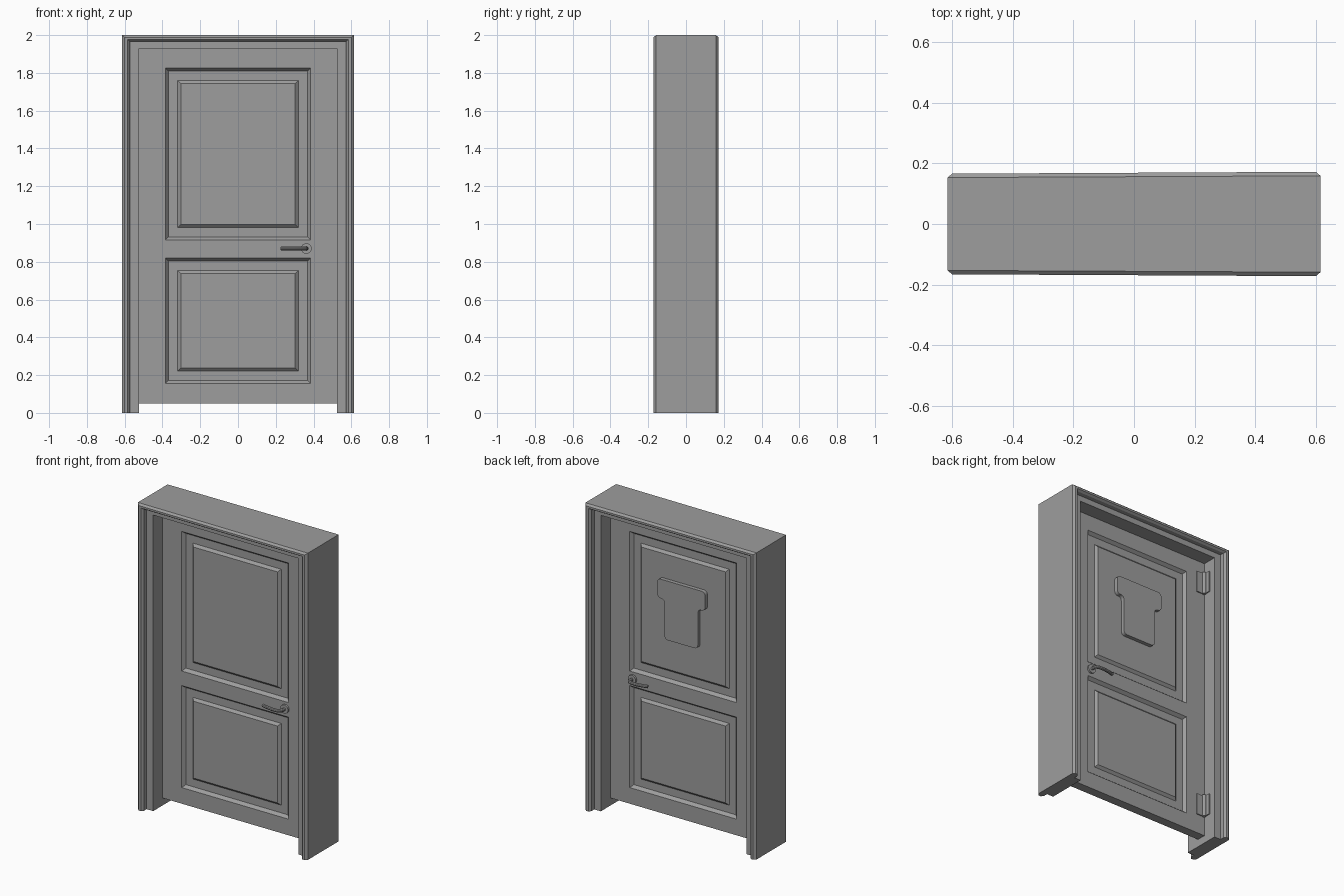
import bpy, bmesh
from math import pi
from mathutils import Matrix, Vector

cube = bpy.data.objects.get("Cube")
if cube:
    bpy.data.objects.remove(cube)

GREY = (0.34, 0.34, 0.34, 1)
grey = bpy.data.materials.new("plain grey")
grey.use_nodes = True
grey.diffuse_color = GREY
grey.node_tree.nodes["Principled BSDF"].inputs["Base Color"].default_value = GREY

DOOR_Y = 0.03          # half thickness of the door leaf


def finish(name, bm):
    bmesh.ops.recalc_face_normals(bm, faces=bm.faces)
    mesh = bpy.data.meshes.new(name)
    bm.to_mesh(mesh)
    bm.free()
    obj = bpy.data.objects.new(name, mesh)
    bpy.context.collection.objects.link(obj)
    mesh.materials.append(grey)
    return obj


def smooth(obj):
    bpy.ops.object.select_all(action='DESELECT')
    obj.select_set(True)
    bpy.context.view_layer.objects.active = obj
    bpy.ops.object.shade_smooth_by_angle()


def extrude(bm, faces, offset):
    new = bmesh.ops.extrude_face_region(bm, geom=faces)["geom"]
    verts = [v for v in new if isinstance(v, bmesh.types.BMVert)]
    bmesh.ops.translate(bm, verts=verts, vec=offset)


# Frame: a moulded section (inset from outer edge, y) swept up, across and down
half = [(0, 0.156), (0.015, 0.169), (0.031, 0.169), (0.043, 0.155),
        (0.043, 0.126), (0.09, 0.126)]
section = half + [(d, -y) for d, y in reversed(half)]
bm = bmesh.new()
rings = []
for side, top in ((-1, False), (-1, True), (1, True), (1, False)):
    ring = []
    for d, y in section:
        x = side * (0.615 - d)
        z = 2 - 0.78 * d if top else 0
        ring.append(bm.verts.new((x, y * (1 + 0.03 * x), z)))
    rings.append(ring)
count = len(section)
for a, b in zip(rings, rings[1:]):
    for i in range(count):
        j = (i + 1) % count
        bm.faces.new((a[i], a[j], b[j], b[i]))
bm.faces.new(rings[0])
bm.faces.new(rings[-1])
finish("door_frame", bm)

# Door leaf: grid slab with recessed mouldings and raised fields on both sides
xs = (-0.525, -0.385, 0.385, 0.525)
zs = (0.05, 0.155, 0.82, 0.915, 1.825, 1.93)
bm = bmesh.new()
grid = [[bm.verts.new((x, -DOOR_Y, z)) for x in xs] for z in zs]
for low, high in zip(grid, grid[1:]):
    for i in range(len(xs) - 1):
        bm.faces.new((low[i], low[i + 1], high[i + 1], high[i]))
extrude(bm, list(bm.faces), (0, 2 * DOOR_Y, 0))
bmesh.ops.recalc_face_normals(bm, faces=bm.faces)
bm.normal_update()
panels = [f for f in bm.faces
          if abs(f.normal.y) > 0.9 and abs(f.calc_center_median().x) < 0.1
          and f.calc_area() > 0.3]
for width, depth in ((0.016, -0.02), (0.05, 0), (0.016, 0.015)):
    bmesh.ops.inset_individual(bm, faces=panels, thickness=width, depth=depth,
                               use_even_offset=True)
finish("door_leaf", bm)

# Plaque on the back of the upper panel, all corners rounded
right = [(0.12, 1.20), (0.12, 1.46), (0.172, 1.46), (0.172, 1.585)]
outline = right + [(-x, z) for x, z in reversed(right)]
bm = bmesh.new()
bm.faces.new([bm.verts.new((x, 0.02, z)) for x, z in outline])
bmesh.ops.bevel(bm, geom=list(bm.verts), offset=0.024, segments=5,
                profile=0.5, affect='VERTICES')
extrude(bm, list(bm.faces), (0, 0.03, 0))
smooth(finish("door_plaque", bm))


def cylinder(name, center, radius, depth, along_y):
    turn = Matrix.Rotation(pi / 2, 4, 'X') if along_y else Matrix.Identity(4)
    bm = bmesh.new()
    bmesh.ops.create_cone(bm, cap_ends=True, segments=24, radius1=radius,
                          radius2=radius, depth=depth,
                          matrix=Matrix.Translation(center) @ turn)
    smooth(finish(name, bm))


def box(name, center, size):
    bm = bmesh.new()
    bmesh.ops.create_cube(bm, size=1, matrix=Matrix.Translation(center)
                          @ Matrix.Diagonal((*size, 1)))
    finish(name, bm)


# Lever handle on each side
for label, s in (("front", -1), ("back", 1)):
    cylinder(label + "_handle_rose", (0.362, s * 0.035, 0.87), 0.028, 0.014, True)
    path = [(0.362, 0.03), (0.362, 0.062), (0.355, 0.075), (0.338, 0.082),
            (0.30, 0.083), (0.26, 0.077), (0.228, 0.068)]
    curve = bpy.data.curves.new(label + "_handle_lever", 'CURVE')
    curve.dimensions = '3D'
    curve.bevel_depth = 0.0105
    curve.bevel_resolution = 3
    curve.use_fill_caps = True
    spline = curve.splines.new('POLY')
    spline.points.add(len(path) - 1)
    for point, (x, y) in zip(spline.points, path):
        point.co = (x, s * y, 0.87, 1)
    curve.materials.append(grey)
    lever = bpy.data.objects.new(label + "_handle_lever", curve)
    bpy.context.collection.objects.link(lever)
    bpy.ops.object.select_all(action='DESELECT')
    lever.select_set(True)
    bpy.context.view_layer.objects.active = lever
    bpy.ops.object.convert(target='MESH')
    smooth(bpy.context.view_layer.objects.active)

# Hinges at the back: leaf on the door, leaf on the jamb, and barrel
for label, z in (("lower", 0.247), ("upper", 1.785)):
    box(label + "_hinge_door_leaf", (-0.492, 0.033, z), (0.06, 0.008, 0.14))
    box(label + "_hinge_jamb_leaf", (-0.522, 0.055, z), (0.008, 0.05, 0.14))
    cylinder(label + "_hinge_barrel", (-0.514, 0.041, z), 0.012, 0.145, False)
